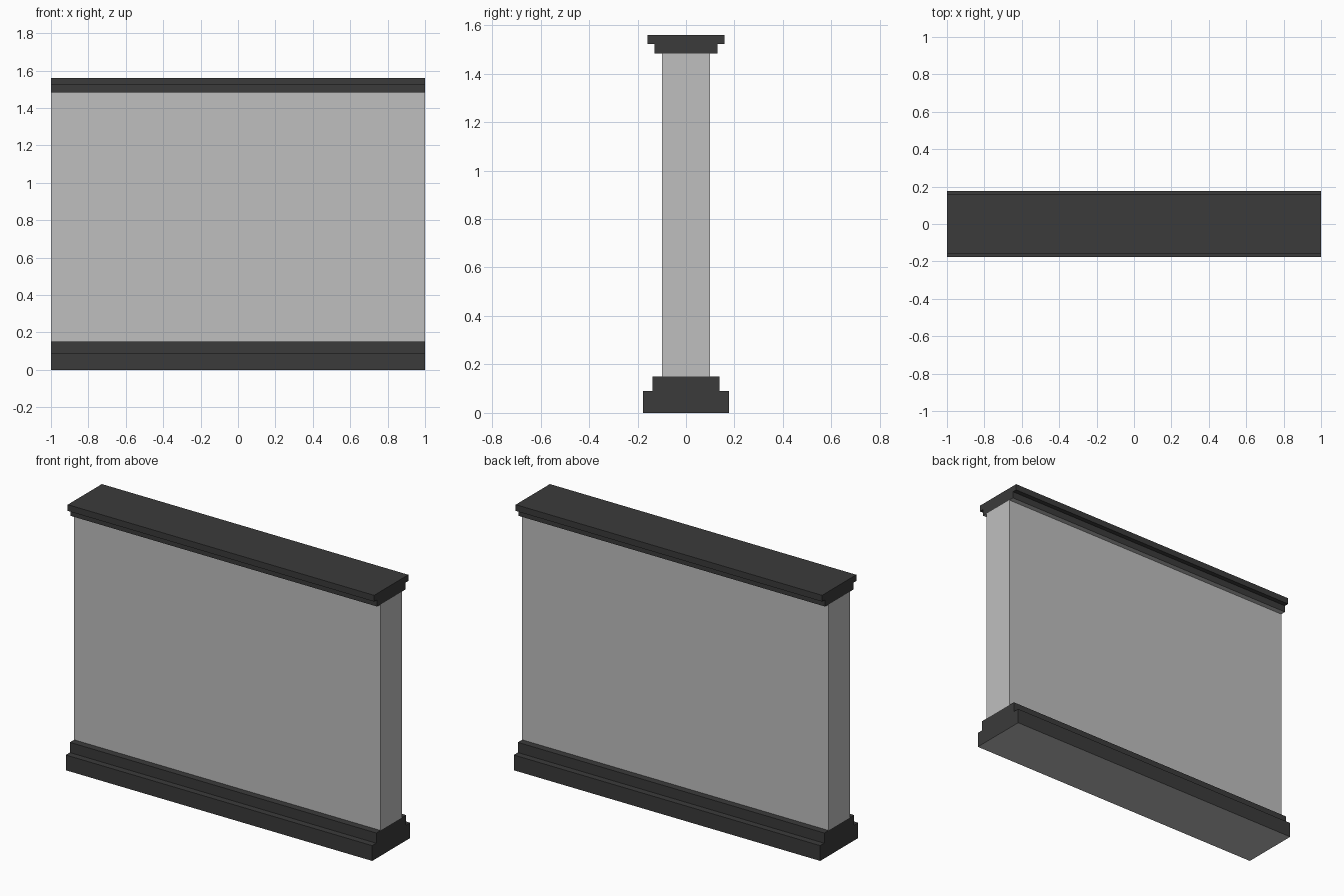
import bpy
import bmesh

if "Cube" in bpy.data.objects:
    bpy.data.objects.remove(bpy.data.objects["Cube"])


def make_material(name, rgb):
    mat = bpy.data.materials.new(name)
    mat.use_nodes = True
    mat.diffuse_color = (*rgb, 1)
    mat.node_tree.nodes["Principled BSDF"].inputs["Base Color"].default_value = (*rgb, 1)
    return mat


plaster = make_material("light grey plaster", (0.52, 0.52, 0.52))
trim = make_material("charcoal trim", (0.043, 0.043, 0.043))


def extrude_profile(name, half, materials):
    """Mirror a half outline of (y, z) points, listed upward, and sweep it along x."""
    outline = half + [(-y, z) for y, z in reversed(half)]
    bm = bmesh.new()
    face = bm.faces.new([bm.verts.new((-1, y, z)) for y, z in outline])
    swept = bmesh.ops.extrude_face_region(bm, geom=[face])["geom"]
    new_verts = [v for v in swept if isinstance(v, bmesh.types.BMVert)]
    bmesh.ops.translate(bm, verts=new_verts, vec=(2, 0, 0))
    bmesh.ops.recalc_face_normals(bm, faces=bm.faces)
    # The lowest underside takes the last material
    bottom = half[0][1]
    for f in bm.faces:
        if all(abs(v.co.z - bottom) < 0.001 for v in f.verts):
            f.material_index = len(materials) - 1
    mesh = bpy.data.meshes.new(name)
    bm.to_mesh(mesh)
    bm.free()
    for mat in materials:
        mesh.materials.append(mat)
    obj = bpy.data.objects.new(name, mesh)
    bpy.context.collection.objects.link(obj)


# Stepped plinth, plain wall panel and stepped coping
extrude_profile("base_plinth",
                [(0.177, 0), (0.177, 0.09), (0.139, 0.09), (0.139, 0.15)],
                [trim, plaster])
extrude_profile("wall_panel", [(0.099, 0.15), (0.099, 1.483)], [plaster])
extrude_profile("top_coping",
                [(0.131, 1.483), (0.131, 1.523), (0.159, 1.523), (0.159, 1.56)],
                [trim, plaster])
